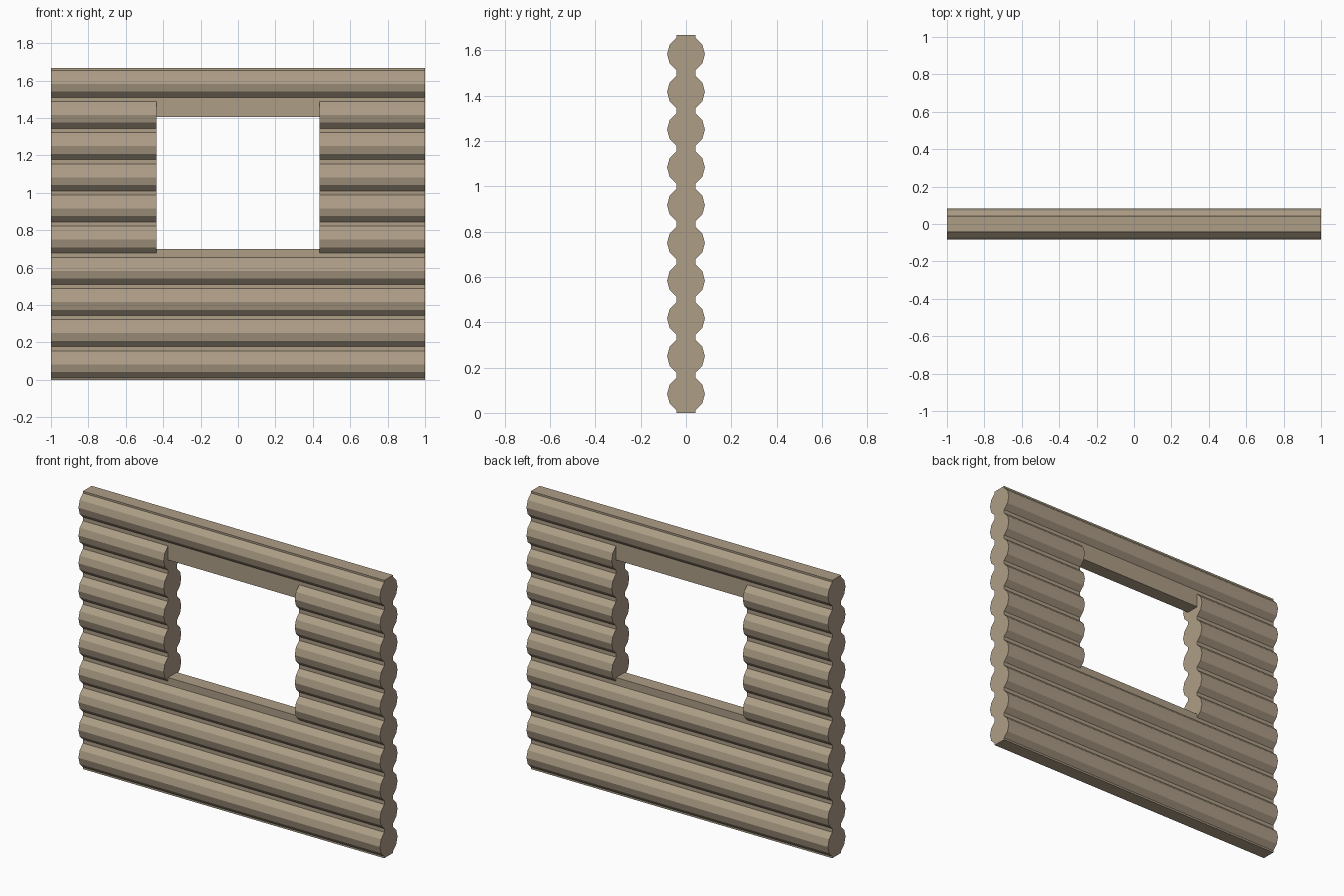
import bpy, bmesh, math

if "Cube" in bpy.data.objects:
    bpy.data.objects.remove(bpy.data.objects["Cube"])

R = 1 / 12            # log radius
PITCH = 2 * R         # log spacing
COUNT = 10
CORE = R / 2          # half thickness of the flat core between logs
TOP = PITCH * COUNT
WIN = 0.435           # window half width
SILL, HEAD = 0.70, 1.405


def chain(first, last):
    """Bulging half outline (y, z) of logs first..last, bottom to top."""
    return [(R * math.cos(math.radians(a)), (i + 0.5) * PITCH + R * math.sin(math.radians(a)))
            for i in range(first, last + 1) for a in (-60, -30, 0, 30, 60)]


def mirrored(half):
    """Close a half outline by mirroring it across y = 0."""
    return half + [(-y, z) for y, z in reversed(half)]


bm = bmesh.new()


def sweep(outline, x0, x1, skip=()):
    """Side faces along x; skip drops faces lying at the given heights."""
    n = len(outline)
    a = [bm.verts.new((x0, y, z)) for y, z in outline]
    b = [bm.verts.new((x1, y, z)) for y, z in outline]
    for i in range(n):
        j = (i + 1) % n
        bm.faces.new((a[i], a[j], b[j], b[i]))


def cap(outline, x):
    bm.faces.new([bm.verts.new((x, y, z)) for y, z in outline])


wall = mirrored([(CORE, 0)] + chain(0, 9) + [(CORE, TOP)])
below = mirrored([(CORE, 0)] + chain(0, 3) + [(CORE, SILL)])
above = mirrored([(CORE, HEAD)] + chain(9, 9) + [(CORE, TOP)])
# window jamb: cut ends of five logs, notched around the sill and lintel
jamb = mirrored([(CORE, SILL)] + chain(4, 8) + [(CORE, HEAD)])

# full-height log stacks either side of the window
for s in (-1, 1):
    sweep(wall, min(s, s * WIN), max(s, s * WIN))
    cap(wall, s)
    cap(jamb, s * WIN)

# logs with flat sill below the window, lintel and top log above it
sweep(below, -WIN, WIN)
sweep(above, -WIN, WIN)

bmesh.ops.remove_doubles(bm, verts=bm.verts, dist=1e-5)
bmesh.ops.recalc_face_normals(bm, faces=bm.faces)
# centre-line ngons split cleanly into triangles
bmesh.ops.triangulate(bm, faces=[f for f in bm.faces if len(f.verts) > 4])

mesh = bpy.data.meshes.new("log_wall_with_window")
bm.to_mesh(mesh)
bm.free()
obj = bpy.data.objects.new("log_wall_with_window", mesh)
bpy.context.collection.objects.link(obj)

# weathered wood colour
wood = bpy.data.materials.new("wood")
wood.diffuse_color = (0.42, 0.34, 0.24, 1)
wood.use_nodes = True
wood.node_tree.nodes["Principled BSDF"].inputs["Base Color"].default_value = wood.diffuse_color
mesh.materials.append(wood)
